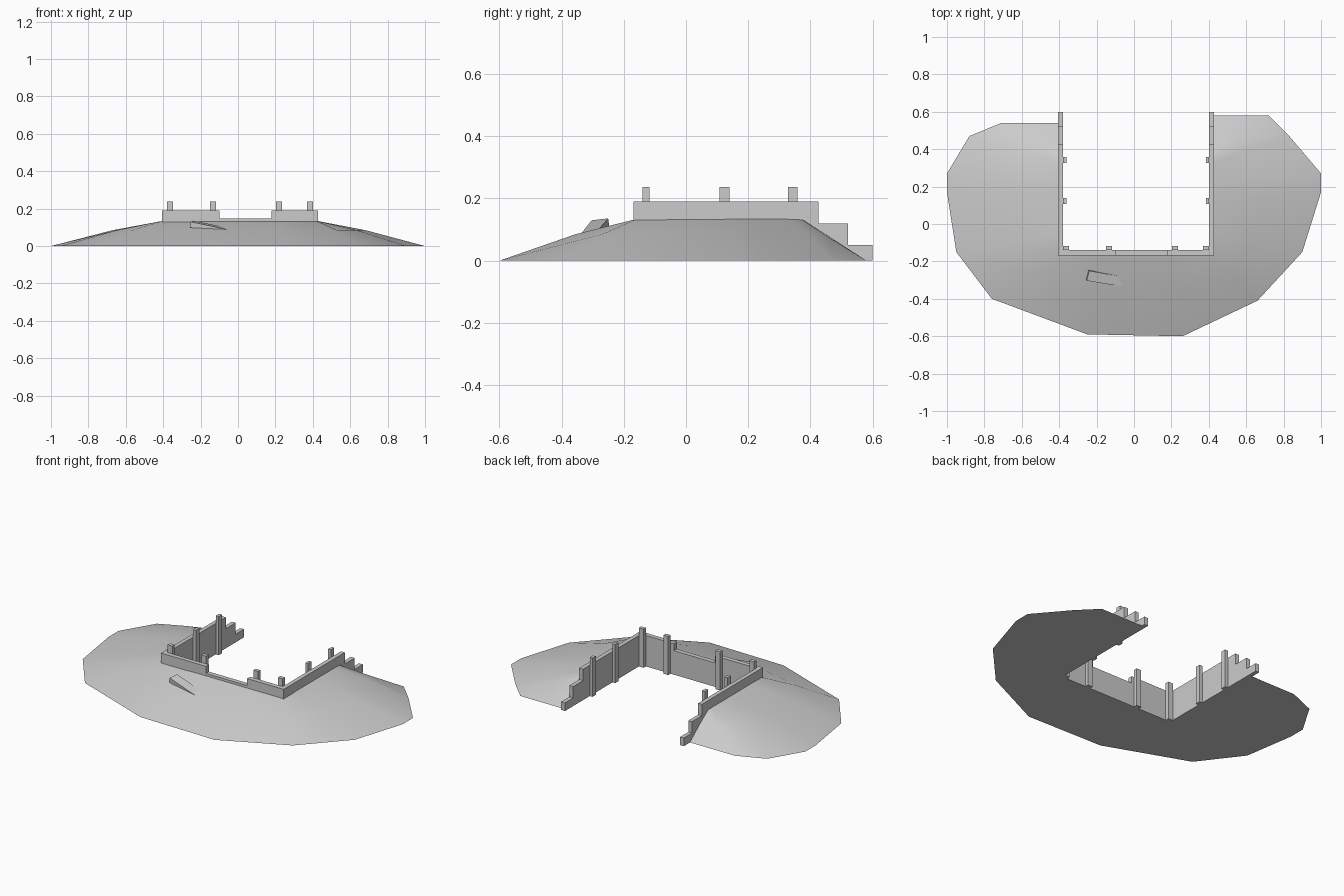
import bpy, bmesh
from mathutils import Vector

if "Cube" in bpy.data.objects:
    bpy.data.objects.remove(bpy.data.objects["Cube"])


def mesh_object(name, verts, faces, smooth=False):
    me = bpy.data.meshes.new(name)
    me.from_pydata(verts, [], faces)
    bm = bmesh.new()
    bm.from_mesh(me)
    bmesh.ops.remove_doubles(bm, verts=bm.verts, dist=1e-5)
    bmesh.ops.recalc_face_normals(bm, faces=bm.faces)
    bm.to_mesh(me)
    bm.free()
    ob = bpy.data.objects.new(name, me)
    bpy.context.collection.objects.link(ob)
    if smooth:
        bpy.context.view_layer.objects.active = ob
        ob.select_set(True)
        bpy.ops.object.shade_smooth_by_angle(angle=0.6)
        ob.select_set(False)
    return ob


def prism(name, profile, offset):
    """Extrude a flat 3D polygon along an offset."""
    n = len(profile)
    low = [Vector(p) for p in profile]
    verts = low + [p + Vector(offset) for p in low]
    faces = [tuple(range(n)), tuple(range(n, 2 * n))]
    faces += [(i, (i + 1) % n, (i + 1) % n + n, i + n) for i in range(n)]
    return mesh_object(name, verts, faces)


def box(name, x0, x1, y0, y1, z0, z1):
    return prism(name, [(x0, y0, z0), (x1, y0, z0), (x1, y1, z0), (x0, y1, z0)],
                 (0, 0, z1 - z0))


# Earth mound: outer foot paired with the edge it meets at the wall
foot = [(-.40, .54), (-.71, .54), (-.88, .47), (-1, .27), (-1, .17), (-.95, -.15),
        (-.76, -.40), (-.25, -.59), (.26, -.60), (.66, -.41), (.90, -.15),
        (1, .17), (1, .27), (.83, .47), (.72, .58), (.42, .58)]
crest = [(-.40, .37), (-.40, .36), (-.40, .33), (-.40, .2), (-.40, .13), (-.40, -.05),
         (-.40, -.155), (-.18, -.155), (.2, -.155), (.42, -.155), (.42, -.05),
         (.42, .13), (.42, .2), (.42, .33), (.42, .36), (.42, .37)]
n = len(foot)
verts, faces = [], []
for i, ((ox, oy), (ix, iy)) in enumerate(zip(foot, crest)):
    mz = .075 if i in (0, 1, n - 2, n - 1) else .085
    t = .45
    verts += [(ox, oy, 0), (ix + (ox - ix) * t, iy + (oy - iy) * t, mz),
              (ix, iy, .135), (ix, iy, 0)]
for i in range(n - 1):
    a, b = 4 * i, 4 * i + 4
    faces += [(a + k, b + k, b + (k + 1) % 4, a + (k + 1) % 4) for k in range(4)]
faces += [(0, 1, 2, 3), tuple(range(4 * n - 4, 4 * n))]
mesh_object("earth_mound", verts, faces, smooth=True)

# Side walls stepping down to the rear
steps = [(-.168, 0), (.60, 0), (.60, .05), (.52, .05), (.52, .12),
         (.425, .12), (.425, .19), (-.168, .19)]
for name, x0, x1 in (("left_wall", -.405, -.38), ("right_wall", .402, .428)):
    prism(name, [(x0, y, z) for y, z in steps], (x1 - x0, 0, 0))

# Front wall with a lowered middle
sill = [(-.38, 0), (.402, 0), (.402, .19), (.18, .19), (.18, .147),
        (-.10, .147), (-.10, .19), (-.38, .19)]
prism("front_wall", [(x, -.168, z) for x, z in sill], (0, .028, 0))

# Posts along the inside of the walls
for i, x in enumerate((-.38, -.15, .203, .37)):
    box(f"front_post_{i}", x, x + .032, -.14, -.117, 0, .237)
for i, y in enumerate((.107, .327)):
    box(f"left_post_{i}", -.38, -.36, y, y + .032, 0, .237)
    box(f"right_post_{i}", .384, .402, y, y + .032, 0, .237)

# Tilted plank half sunk in the front slope
prism("sunken_plank", [(-.253, -.303, .13), (-.24, -.25, .136),
                       (-.03, -.288, .092), (-.045, -.338, .086)],
      (-.003, .004, -.03))
